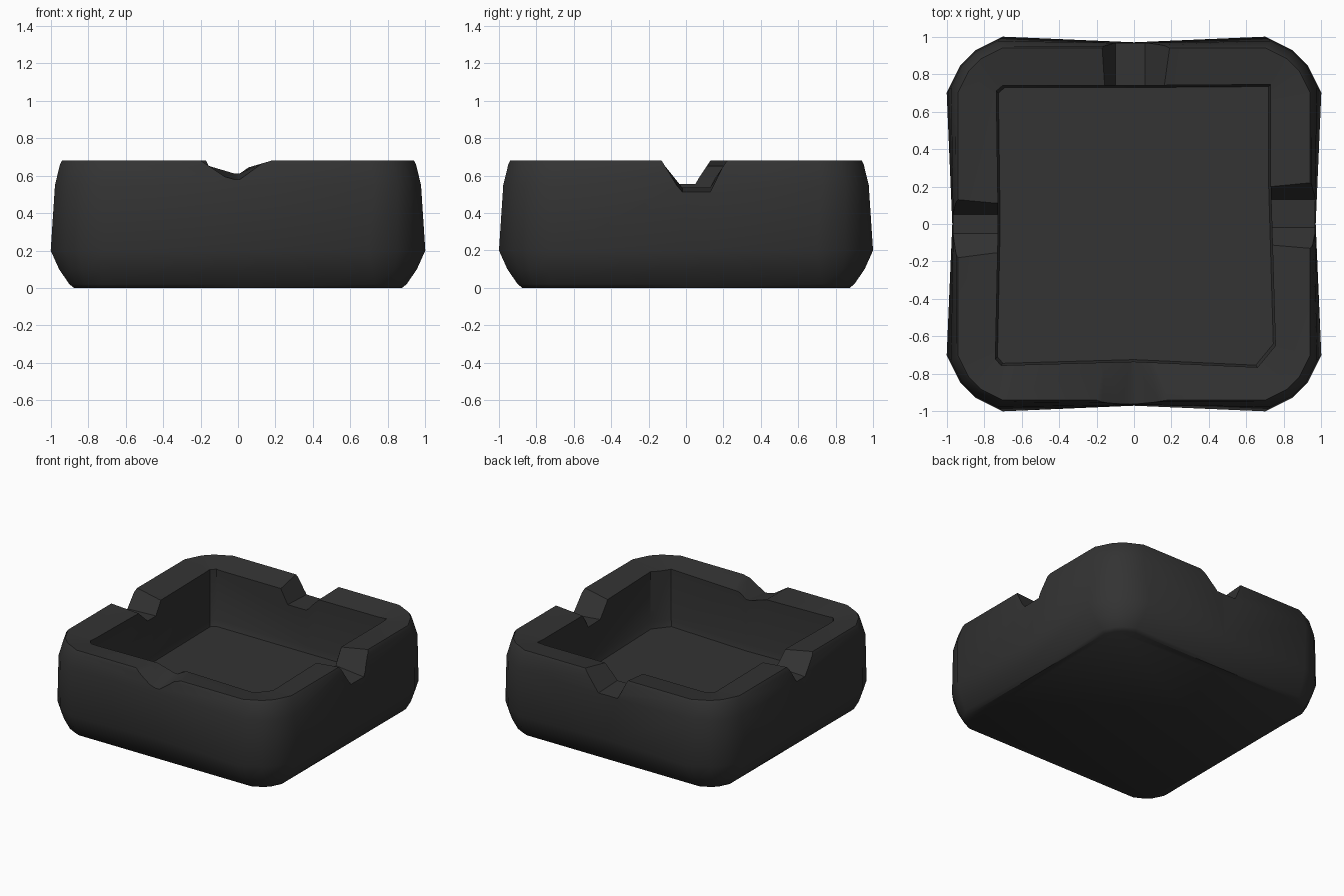
import bpy, bmesh
from mathutils import Vector

if "Cube" in bpy.data.objects:
    bpy.data.objects.remove(bpy.data.objects["Cube"])

mat = bpy.data.materials.new("charcoal grey")
mat.diffuse_color = (0.033, 0.033, 0.033, 1)
mat.use_nodes = True
mat.node_tree.nodes["Principled BSDF"].inputs["Base Color"].default_value = mat.diffuse_color


def loft(name, rings):
    """Closed solid through rings of equal point count."""
    bm = bmesh.new()
    vs = [[bm.verts.new(p) for p in r] for r in rings]
    n = len(vs[0])
    for a, b in zip(vs, vs[1:]):
        for i in range(n):
            j = (i + 1) % n
            bm.faces.new((a[i], a[j], b[j], b[i]))
    bm.faces.new(vs[0][::-1])
    bm.faces.new(vs[-1])
    bmesh.ops.recalc_face_normals(bm, faces=bm.faces)
    me = bpy.data.meshes.new(name)
    bm.to_mesh(me)
    bm.free()
    ob = bpy.data.objects.new(name, me)
    bpy.context.collection.objects.link(ob)
    me.materials.append(mat)
    return ob


def body_ring(z, h, c, mid):
    """Square of half size h, corners cut by c in three facets, sides bowed in to mid."""
    quarter = [(mid, 0), (h, h - c), (h - c * 0.25, h - c * 0.5),
               (h - c * 0.5, h - c * 0.25), (h - c, h)]
    pts = []
    for cs, sn in ((1, 0), (0, 1), (-1, 0), (0, -1)):
        pts += [(x * cs - y * sn, x * sn + y * cs, z) for x, y in quarter]
    return pts


# Outer body: undercut foot, widest at z 0.2, tapering to a rim that dips inward
body = loft("ashtray_body", [body_ring(*r) for r in (
    (0.0, 0.875, 0.15, 0.875), (0.02, 0.90, 0.17, 0.89), (0.10, 0.955, 0.24, 0.935),
    (0.20, 1.0, 0.30, 0.97), (0.55, 0.977, 0.25, 0.965), (0.66, 0.95, 0.24, 0.95),
    (0.68, 0.94, 0.24, 0.94), (0.652, 0.74, 0.08, 0.74))])

# Cavity cutter with slightly uneven walls
outline = [(-0.735, 0.71), (-0.70, 0.74), (0.08, 0.74), (0.73, 0.745), (0.73, 0.2),
           (0.755, -0.65), (0.66, -0.765), (0, -0.735), (-0.71, -0.755),
           (-0.74, -0.72), (-0.725, 0)]
cutters = [loft("cavity_cutter", [[(x * s, y * s, z) for x, y in outline]
                                  for z, s in ((0.225, 0.985), (0.27, 1), (0.9, 1))])]


def notch(name, out, t0, b0, b1, t1, z_in, z_out):
    """Groove across the rim: top edges t0/t1, floor edges b0/b1."""
    out = Vector(out)
    along = Vector((1, 0, 0)) if out.x == 0 else Vector((0, 1, 0))
    rings = []
    for r, z in ((0.6, z_in), (1.1, z_out)):
        prof = [(t0 + (t0 - b0), 2 * 0.68 - z), (t0, 0.68), (b0, z),
                (b1, z), (t1, 0.68), (t1 + (t1 - b1), 2 * 0.68 - z)]
        rings.append([out * r + along * t + Vector((0, 0, h)) for t, h in prof])
    cutters.append(loft(name, rings))


# Four rests in the rim
notch("front_notch", (0, -1, 0), -0.20, -0.02, 0.01, 0.18, 0.63, 0.56)
notch("back_notch", (0, 1, 0), -0.17, -0.10, 0.06, 0.19, 0.55, 0.53)
notch("left_notch", (-1, 0, 0), -0.18, -0.05, 0.05, 0.13, 0.56, 0.54)
notch("right_notch", (1, 0, 0), -0.13, -0.02, 0.13, 0.22, 0.55, 0.50)

# Cut, then discard the helpers
bpy.context.view_layer.objects.active = body
body.select_set(True)
for c in cutters:
    c.hide_render = True
    m = body.modifiers.new(c.name, 'BOOLEAN')
    m.operation, m.solver, m.object = 'DIFFERENCE', 'EXACT', c
    bpy.ops.object.modifier_apply(modifier=m.name)
for c in cutters:
    bpy.data.objects.remove(c)

bpy.ops.object.select_all(action='DESELECT')
body.select_set(True)
bpy.ops.object.shade_smooth_by_angle(angle=0.7)
